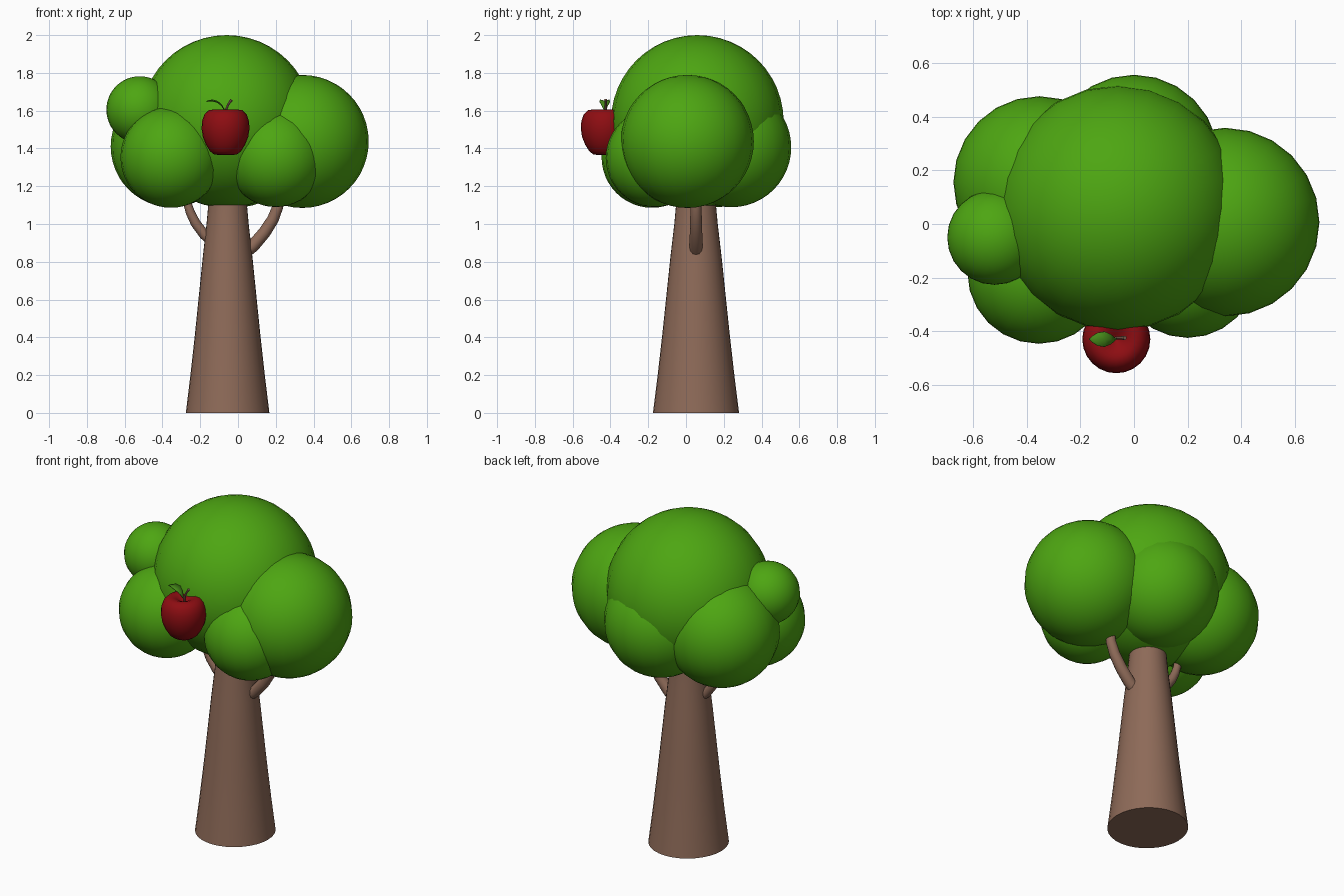
import bpy, bmesh, math
from mathutils import Vector

if "Cube" in bpy.data.objects:
    bpy.data.objects.remove(bpy.data.objects["Cube"])


def material(name, color):
    m = bpy.data.materials.new(name)
    m.diffuse_color = (*color, 1)
    m.use_nodes = True
    m.node_tree.nodes["Principled BSDF"].inputs["Base Color"].default_value = m.diffuse_color
    return m


green = material("leaf_green", (0.075, 0.38, 0.006))
brown = material("bark_brown", (0.27, 0.145, 0.098))
red = material("apple_red", (0.27, 0.004, 0.006))
dark_green = material("small_leaf_green", (0.06, 0.25, 0.01))


def add_object(name, bm, mat, smooth_angle=40):
    bmesh.ops.recalc_face_normals(bm, faces=bm.faces)
    mesh = bpy.data.meshes.new(name)
    bm.to_mesh(mesh)
    bm.free()
    mesh.materials.append(mat)
    ob = bpy.data.objects.new(name, mesh)
    bpy.context.collection.objects.link(ob)
    bpy.ops.object.select_all(action='DESELECT')
    bpy.context.view_layer.objects.active = ob
    ob.select_set(True)
    bpy.ops.object.shade_smooth_by_angle(angle=math.radians(smooth_angle))
    return ob


def skin_rings(bm, rings):
    # Bridge successive vertex loops and cap both ends
    loops = [[bm.verts.new(p) for p in ring] for ring in rings]
    n = len(loops[0])
    for a, b in zip(loops, loops[1:]):
        for i in range(n):
            j = (i + 1) % n
            bm.faces.new((a[i], a[j], b[j], b[i]))
    bm.faces.new(loops[0])
    bm.faces.new(loops[-1])


def lathe(name, cx, cy, profile, mat, sides, squash=1.0, angle=40):
    # profile: (radius, z) pairs
    bm = bmesh.new()
    turns = [2 * math.pi * i / sides for i in range(sides)]
    skin_rings(bm, [[(cx + r * squash * math.cos(t), cy + r * math.sin(t), z)
                     for t in turns] for r, z in profile])
    return add_object(name, bm, mat, angle)


def tube(name, path, radii, mat, sides=12):
    # Bent branch lying in an xz plane
    pts = [Vector(p) for p in path]
    side = Vector((0, 1, 0))
    rings = []
    for i, p in enumerate(pts):
        d = (pts[min(i + 1, len(pts) - 1)] - pts[max(i - 1, 0)]).normalized()
        up = d.cross(side).normalized()
        rings.append([p + radii[i] * (math.cos(t) * up + math.sin(t) * side)
                      for t in (2 * math.pi * k / sides for k in range(sides))])
    bm = bmesh.new()
    skin_rings(bm, rings)
    return add_object(name, bm, mat)


# Foliage: overlapping balls (x, y, z, radius)
foliage = {
    "foliage_main": (-0.06, 0.06, 1.543, 0.457),
    "foliage_right": (0.34, 0.007, 1.437, 0.352),
    "foliage_front_left": (-0.355, -0.18, 1.353, 0.267),
    "foliage_front_right": (0.20, -0.165, 1.35, 0.26),
    "foliage_small_left": (-0.52, -0.05, 1.605, 0.177),
    "foliage_back_left": (-0.353, 0.156, 1.41, 0.321),
    "foliage_back": (0.0, 0.24, 1.406, 0.317),
}
for name, (x, y, z, r) in foliage.items():
    bm = bmesh.new()
    bmesh.ops.create_uvsphere(bm, u_segments=24, v_segments=24, radius=r)
    bmesh.ops.translate(bm, vec=(x, y, z), verts=bm.verts)
    add_object(name, bm, green)

# Trunk: gently flared taper
lathe("trunk", -0.055, 0.053,
      [(0.228, 0), (0.203, 0.2), (0.178, 0.42), (0.157, 0.62),
       (0.135, 0.83), (0.115, 1.0), (0.104, 1.12), (0.1, 1.2)],
      brown, 32, squash=0.97)

# Side branches
tube("branch_right",
     [(0.01, 0.053, 0.83), (0.08, 0.053, 0.885), (0.14, 0.053, 0.955),
      (0.185, 0.053, 1.025), (0.21, 0.053, 1.09), (0.222, 0.053, 1.18)],
     [0.034, 0.034, 0.033, 0.031, 0.029, 0.027], brown)
tube("branch_left",
     [(-0.12, 0.053, 0.89), (-0.18, 0.053, 0.945), (-0.225, 0.053, 1.005),
      (-0.252, 0.053, 1.06), (-0.268, 0.053, 1.11), (-0.272, 0.053, 1.18)],
     [0.027, 0.027, 0.026, 0.024, 0.022, 0.02], brown)

# Apple with dimpled top and bottom
lathe("apple", -0.066, -0.43,
      [(0.003, 1.385), (0.02, 1.378), (0.04, 1.366), (0.06, 1.368),
       (0.082, 1.385), (0.104, 1.42), (0.12, 1.46), (0.127, 1.505),
       (0.124, 1.545), (0.112, 1.58), (0.09, 1.602), (0.065, 1.606),
       (0.04, 1.597), (0.018, 1.58), (0.003, 1.572)],
      red, 24, angle=60)

# Apple stem
tube("apple_stem",
     [(-0.066, -0.425, 1.57), (-0.062, -0.425, 1.61),
      (-0.05, -0.425, 1.635), (-0.034, -0.425, 1.658)],
     [0.006, 0.006, 0.006, 0.008], brown, 8)

# Apple leaf: arched spine with folded halves
bm = bmesh.new()
spine = [(-0.066, 1.598, 0.002), (-0.085, 1.628, 0.018), (-0.108, 1.645, 0.028),
         (-0.135, 1.653, 0.024), (-0.155, 1.653, 0.012), (-0.168, 1.65, 0.001)]
rows = [[bm.verts.new((x, -0.43 + s * w, z + abs(s) * w * 0.25)) for s in (-1, 0, 1)]
        for x, z, w in spine]
for a, b in zip(rows, rows[1:]):
    for i in range(2):
        bm.faces.new((a[i], a[i + 1], b[i + 1], b[i]))
leaf = add_object("apple_leaf", bm, dark_green)
solid = leaf.modifiers.new("thickness", 'SOLIDIFY')
solid.thickness = 0.004
